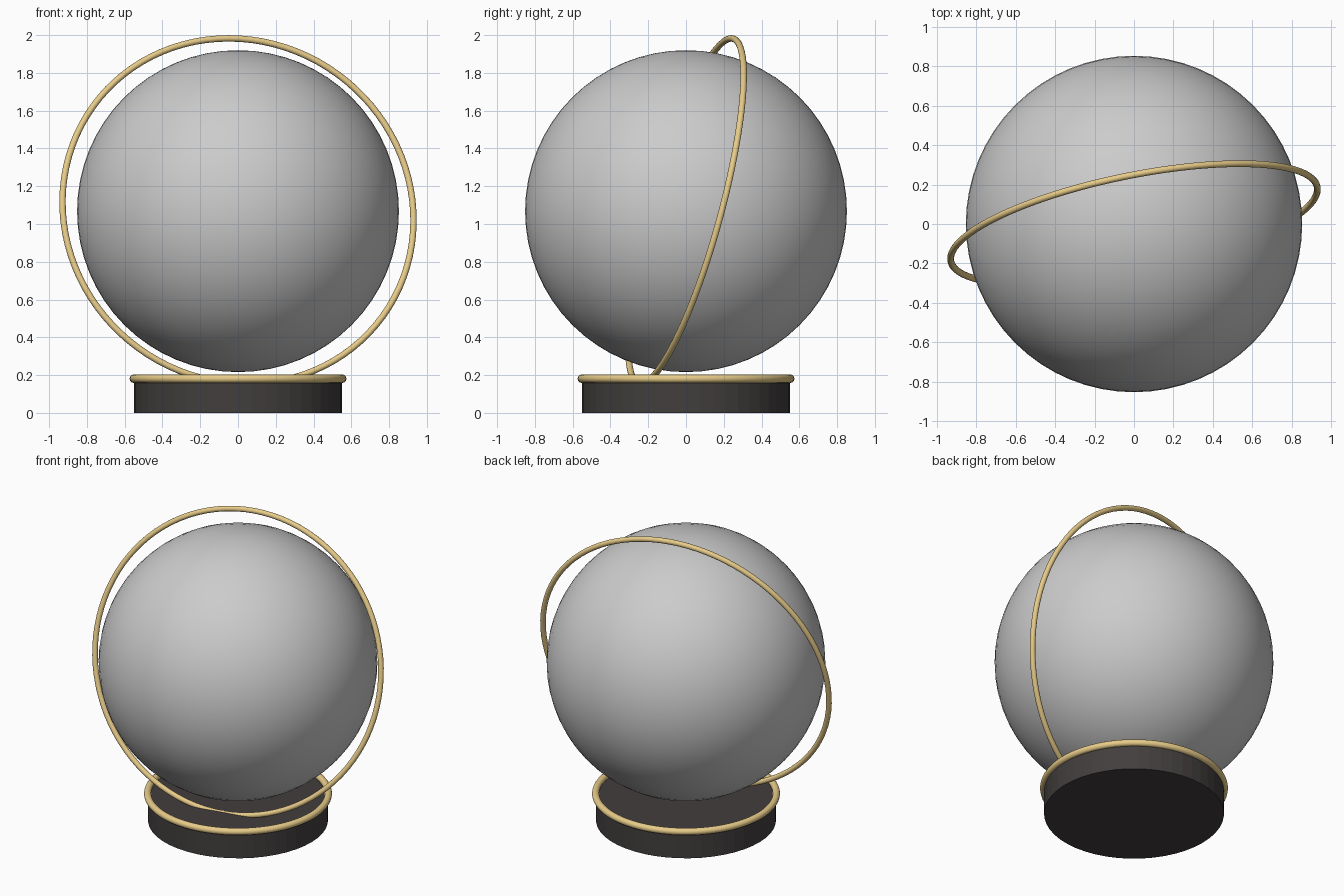
import bpy
from math import radians

if "Cube" in bpy.data.objects:
    bpy.data.objects.remove(bpy.data.objects["Cube"])

CENTER = (0, 0, 1.068)


def material(name, color):
    mat = bpy.data.materials.new(name)
    mat.diffuse_color = (*color, 1)
    mat.use_nodes = True
    mat.node_tree.nodes["Principled BSDF"].inputs["Base Color"].default_value = mat.diffuse_color
    return mat


def finish(name, mat=None, angle=30):
    obj = bpy.context.object
    obj.name = name
    if mat:
        obj.data.materials.append(mat)
    if angle:
        bpy.ops.object.shade_smooth_by_angle(angle=radians(angle))
    return obj


def ring(name, radius, thickness, location, rotation=(0, 0, 0)):
    bpy.ops.mesh.primitive_torus_add(
        major_radius=radius, minor_radius=thickness,
        major_segments=96, minor_segments=16, location=location,
        rotation=[radians(a) for a in rotation])
    return finish(name, gold, 60)


gold = material("gold", (0.80, 0.60, 0.25))
dark = material("dark", (0.055, 0.048, 0.048))

# Globe ball
bpy.ops.mesh.primitive_uv_sphere_add(
    segments=64, ring_count=32, radius=0.852, location=CENTER)
finish("globe")

# Flat-sided base drum
bpy.ops.mesh.primitive_cylinder_add(
    vertices=48, radius=0.55, depth=0.166, location=(0, 0, 0.083))
finish("base", dark, None)

# Gold rim on the base and tilted ring around the globe
ring("base_rim", 0.552, 0.022, (0, 0, 0.181))
ring("tilted_ring", 0.947, 0.017, CENTER, (75, 0, 11.5))
